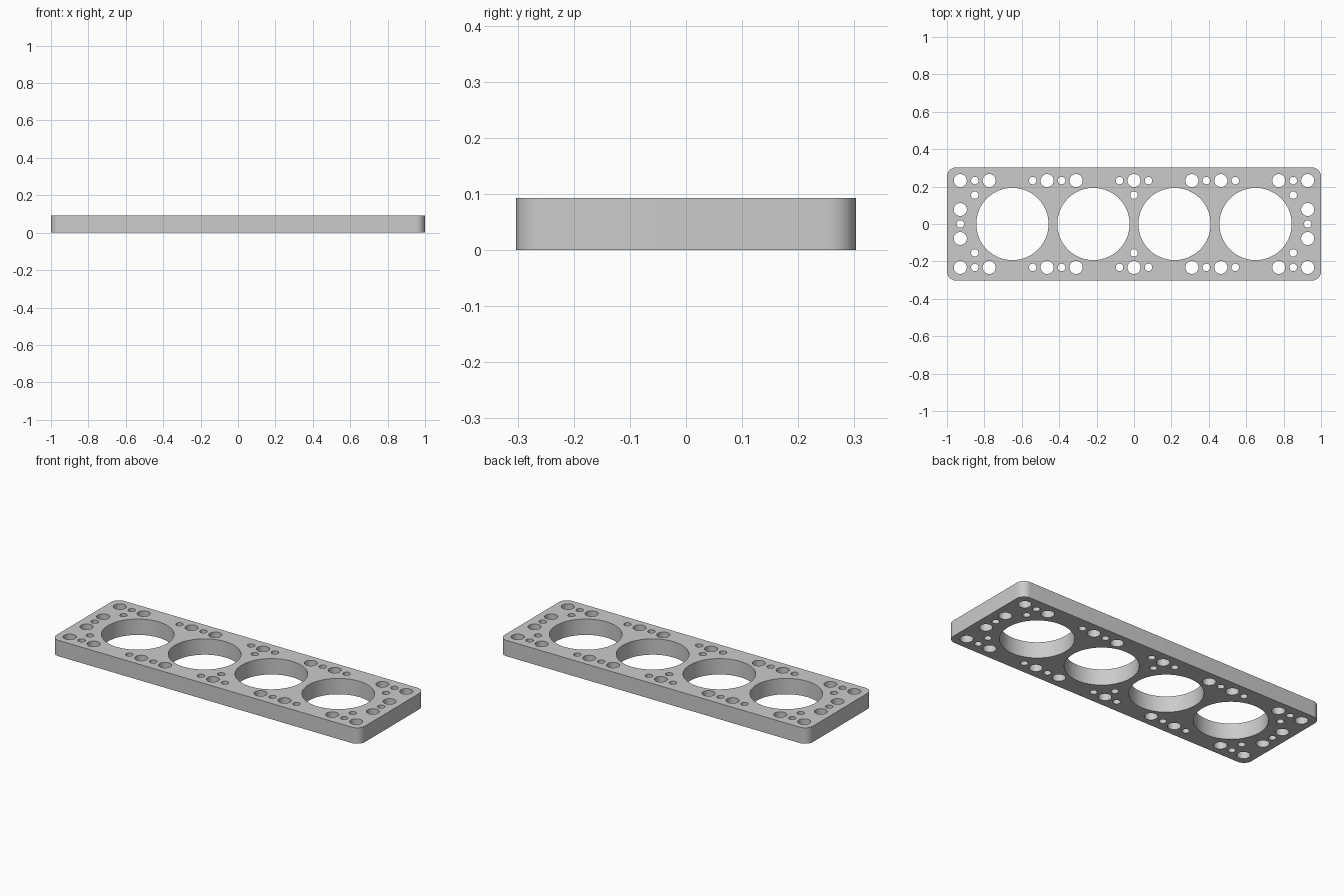
import bpy, bmesh
from math import radians, cos, sin, pi

cube = bpy.data.objects.get("Cube")
if cube:
    bpy.data.objects.remove(cube, do_unlink=True)

LENGTH, WIDTH, THICK, CORNER = 1.0, 0.303, 0.093, 0.05  # half length, half width
PITCH = 0.0774
BORE, LARGE, SMALL = 0.193, 0.035, 0.02

metal = bpy.data.materials.new("grey metal")
metal.use_nodes = True
GREY = (0.6, 0.6, 0.6, 1)
metal.diffuse_color = GREY
metal.node_tree.nodes["Principled BSDF"].inputs["Base Color"].default_value = GREY


def prism(bm, points, z0, z1):
    """Extrude a closed outline between two heights."""
    face = bm.faces.new([bm.verts.new((x, y, z0)) for x, y in points])
    top = bmesh.ops.extrude_face_region(bm, geom=[face])["geom"]
    verts = [v for v in top if isinstance(v, bmesh.types.BMVert)]
    bmesh.ops.translate(bm, verts=verts, vec=(0, 0, z1 - z0))


def arc(x, y, r, start, end, steps):
    angles = [start + (end - start) * i / steps for i in range(steps + 1)]
    return [(x + r * cos(a), y + r * sin(a)) for a in angles]


def make_object(name, bm):
    bmesh.ops.recalc_face_normals(bm, faces=bm.faces)
    mesh = bpy.data.meshes.new(name)
    bm.to_mesh(mesh)
    bm.free()
    mesh.materials.append(metal)
    obj = bpy.data.objects.new(name, mesh)
    bpy.context.collection.objects.link(obj)
    return obj


# Plate with rounded corners
bm = bmesh.new()
outline = []
for i, (sx, sy) in enumerate([(1, 1), (-1, 1), (-1, -1), (1, -1)]):
    outline += arc(sx * (LENGTH - CORNER), sy * (WIDTH - CORNER), CORNER,
                   i * pi / 2, (i + 1) * pi / 2, 12)
prism(bm, outline, 0, THICK)
plate = make_object("gasket_plate", bm)

# Hole pattern for one quarter, in multiples of the pitch
holes = [(2.8, 0, BORE), (8.4, 0, BORE)]
holes += [(k, 3, LARGE) for k in (0, 4, 6, 10, 12)]
holes += [(k, 3, SMALL) for k in (1, 5, 7, 11)]
holes += [(0, 2, SMALL), (11, 2, SMALL), (12, 1, LARGE), (12, 0, SMALL)]
mirrored = {(sx * x, sy * y, r) for x, y, r in holes for sx in (1, -1) for sy in (1, -1)}

# All hole cutters in one helper
bm = bmesh.new()
for x, y, r in sorted(mirrored):
    sides = 96 if r == BORE else 32
    circle = arc(x * PITCH, y * PITCH, r, 0, 2 * pi, sides)[:-1]
    prism(bm, circle, -0.1, THICK + 0.1)
cutter = make_object("hole_cutter", bm)
cutter.hide_render = True

# Cut the holes, then drop the helper
cut = plate.modifiers.new("holes", "BOOLEAN")
cut.operation = "DIFFERENCE"
cut.solver = "EXACT"
cut.object = cutter
bpy.ops.object.select_all(action="DESELECT")
bpy.context.view_layer.objects.active = plate
plate.select_set(True)
bpy.ops.object.modifier_apply(modifier=cut.name)
bpy.data.objects.remove(cutter, do_unlink=True)
bpy.ops.object.shade_smooth_by_angle(angle=radians(30))
